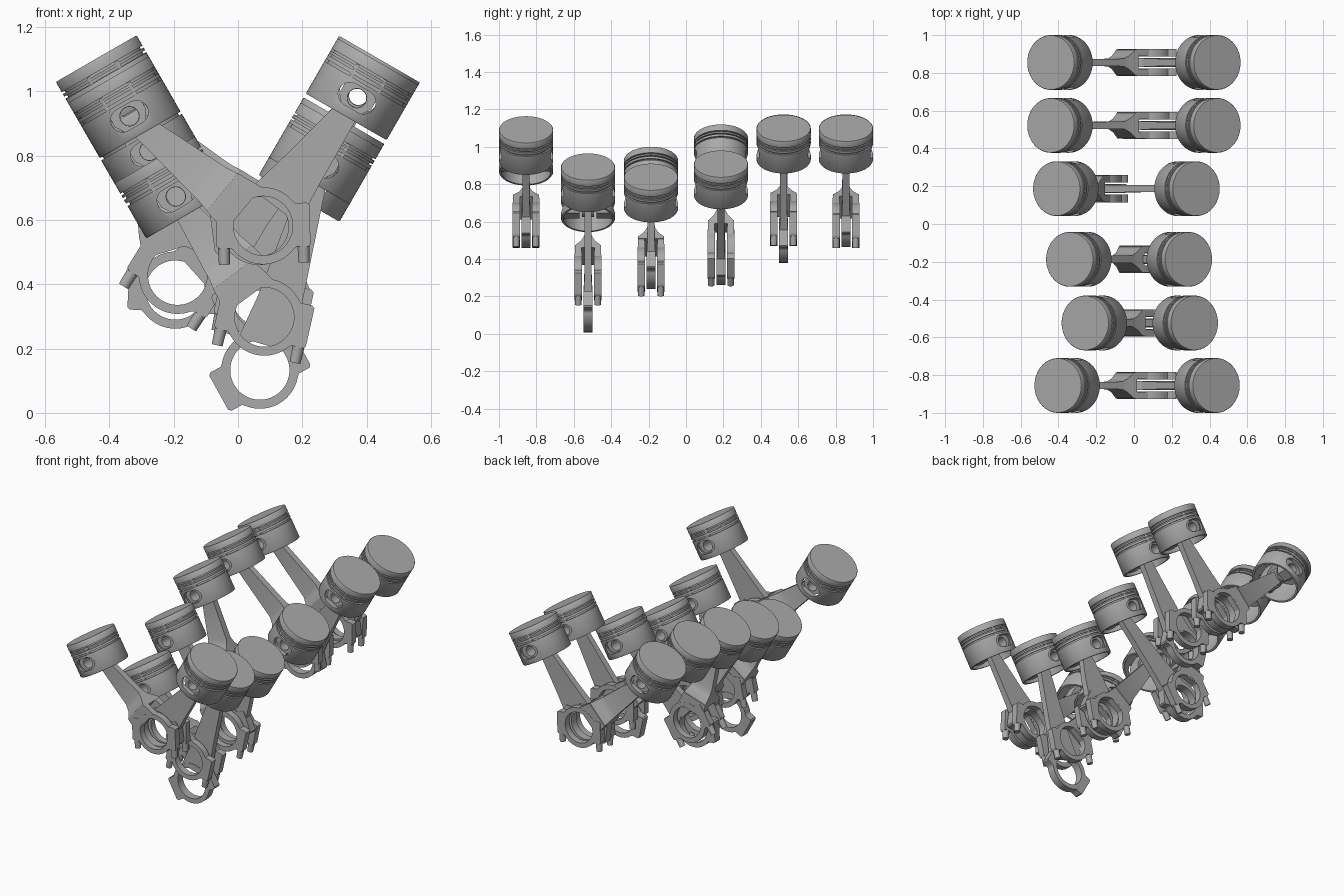
import bpy, bmesh, math
from mathutils import Matrix, Vector

if "Cube" in bpy.data.objects:
    bpy.data.objects.remove(bpy.data.objects["Cube"])

BANK = math.radians(30)      # each bank leans 30 degrees
CRANK_Z = 0.338
PIN_DROP = 0.128             # crown to wrist pin
R = 0.145                    # piston radius

col = bpy.context.scene.collection
steel = bpy.data.materials.new("dark_steel")
steel.diffuse_color = (.40, .40, .40, 1)
steel.use_nodes = True
steel.node_tree.nodes["Principled BSDF"].inputs["Base Color"].default_value = steel.diffuse_color


def make_object(name, bm):
    bmesh.ops.recalc_face_normals(bm, faces=bm.faces)
    me = bpy.data.meshes.new(name)
    bm.to_mesh(me)
    bm.free()
    me.materials.append(steel)
    ob = bpy.data.objects.new(name, me)
    col.objects.link(ob)
    return ob


def lathe(name, profile, n=64):
    """Closed solid of revolution about z from (radius, z) points."""
    bm = bmesh.new()
    rings = [[bm.verts.new((r * math.cos(2 * math.pi * i / n), r * math.sin(2 * math.pi * i / n), z))
              for i in range(n)] for r, z in profile]
    for a, b in zip(rings, rings[1:]):
        for i in range(n):
            bm.faces.new((a[i], a[(i + 1) % n], b[(i + 1) % n], b[i]))
    bm.faces.new(rings[0])
    bm.faces.new(rings[-1])
    return make_object(name, bm)


def y_prism(name, pts, y0, y1):
    """Outline in x/z pulled along y."""
    bm = bmesh.new()
    a = [bm.verts.new((x, y0, z)) for x, z in pts]
    b = [bm.verts.new((x, y1, z)) for x, z in pts]
    bm.faces.new(a)
    bm.faces.new(b)
    for i in range(len(pts)):
        j = (i + 1) % len(pts)
        bm.faces.new((a[i], a[j], b[j], b[i]))
    return make_object(name, bm)


def slot(w, h, z, n=12):
    """Rounded slot outline, half width w, half height h."""
    out = []
    for k in range(2 * n):
        side = 1 if k < n else -1
        t = -math.pi / 2 + math.pi * (k if k < n else k - n) / (n - 1)
        out.append((side * (w - h + h * math.cos(t)), z + side * h * math.sin(t)))
    return out


# ---- piston master: grooved body, hollow skirt, pin bosses, side pockets
def build_piston_mesh():
    prof = [(R - .002, .003), (R, 0)]
    for top, bottom in ((-.034, -.041), (-.050, -.057), (-.070, -.079)):
        prof += [(R, top), (R - .010, top), (R - .010, bottom), (R, bottom)]
    prof += [(R, -.190), (R - .003, -.195)]
    body = lathe("piston_body", prof)
    helpers = []

    def apply(ob, op):
        ob.hide_render = True
        helpers.append(ob)
        m = body.modifiers.new("b", 'BOOLEAN')
        m.operation, m.object, m.solver = op, ob, 'EXACT'

    apply(lathe("cavity", [(R - .020, -.040), (R - .014, -.055), (R - .014, -.25)]), 'DIFFERENCE')
    for s in (1, -1):
        apply(y_prism("boss", [(-.056, -.035), (.056, -.035), (.056, -.135), (.03, -.175),
                               (-.03, -.175), (-.056, -.135)], s * .045, s * .1325), 'UNION')
    for s in (1, -1):
        apply(y_prism("pocket", slot(.062, .037, -PIN_DROP), s * .116, s * .2), 'DIFFERENCE')
    apply(y_prism("pin_hole", slot(.0301, .030, -PIN_DROP, 16), -.2, .2), 'DIFFERENCE')
    dg = bpy.context.evaluated_depsgraph_get()
    me = bpy.data.meshes.new_from_object(body.evaluated_get(dg))
    for ob in helpers + [body]:
        bpy.data.objects.remove(ob)
    me.materials.clear()
    me.materials.append(steel)
    return me


# ---- connecting rod parts (crank pin at origin, shank along +z)
def eye(bm, outer, r_in, y0, y1, cz=0.0, n=96):
    """Plate with a round hole; outer(angle) gives the outline radius."""
    rows = []
    for i in range(n):
        t = 2 * math.pi * i / n
        c, s = math.cos(t), math.sin(t)
        ro = outer(t)
        rows.append([bm.verts.new((r * c, y, cz + r * s))
                     for r, y in ((ro, y0), (ro, y1), (r_in, y1), (r_in, y0))])
    for i in range(n):
        a, b = rows[i], rows[(i + 1) % n]
        for k in range(4):
            bm.faces.new((a[k], b[k], b[(k + 1) % 4], a[(k + 1) % 4]))


def loft(bm, sections):
    """Box sections (z, half width x, half depth y, centre y)."""
    rows = [[bm.verts.new((sx * w, cy + sy * d, z)) for sx, sy in ((1, 1), (-1, 1), (-1, -1), (1, -1))]
            for z, w, d, cy in sections]
    for a, b in zip(rows, rows[1:]):
        for k in range(4):
            bm.faces.new((a[k], a[(k + 1) % 4], b[(k + 1) % 4], b[k]))
    bm.faces.new(rows[0])
    bm.faces.new(rows[-1])


def big_end(split):
    """Round eye joined with the bolt flange on a slanted split line."""
    def f(t):
        p, q = abs(math.cos(t - split)), abs(math.sin(t - split))
        return max(.120, min(.146 / max(p, 1e-6), .068 / max(q, 1e-6)))
    return f


def bolts(bm, split, y):
    """Two bolt bosses standing out below the flange."""
    for p in (-.124, .124):
        tilt = Matrix.Rotation(-split, 4, 'Y') @ Matrix.Translation((p, y, -.088))
        bmesh.ops.create_cone(bm, cap_ends=True, segments=16, radius1=.017, radius2=.019,
                              depth=.06, matrix=tilt)


def rod(name, wrist, pin, y, fork):
    dx, dz = wrist[0] - pin[0], wrist[1] - pin[1]
    L = math.hypot(dx, dz)
    bm = bmesh.new()
    eye(bm, lambda t: .047, .029, -.032, .032, cz=L, n=40)
    split = math.radians(-49 if fork else 45)
    outline = big_end(split)
    if fork:
        for s in (1, -1):
            eye(bm, outline, .092, *sorted((s * .032, s * .072)))
            loft(bm, [(.165, .076, .018, s * .052), (.08, .090, .019, s * .052)])
            bolts(bm, split, s * .052)
        loft(bm, [(L - .036, .036, .018, 0), (.235, .064, .020, 0), (.200, .068, .036, 0),
                  (.165, .076, .066, 0), (.145, .080, .070, 0)])
    else:
        eye(bm, outline, .092, -.024, .024)
        loft(bm, [(L - .036, .036, .018, 0), (.22, .070, .019, 0), (.08, .092, .022, 0)])
    ob = make_object(name, bm)
    ob.matrix_world = Matrix.Translation((pin[0], y, pin[1])) @ Matrix.Rotation(math.atan2(dx, dz), 4, 'Y')
    return ob


# row y, crown distance left/right, crank pin left/right (x, z)
ROWS = [
    (-.855, .803, .868, (.078, .582), (.065, .580)),
    (-.524, .515, .638, (.082, .298), (.068, .133)),
    (-.187, .679, .575, (.080, .345), (.075, .360)),
    (.187, .817, .656, (-.188, .428), (-.195, .382)),
    (.522, .879, .877, (.085, .590), (.065, .500)),
    (.855, .879, .877, (.078, .580), (.070, .585)),
]

piston_mesh = build_piston_mesh()
for i, (y, sl, sr, pl, pr) in enumerate(ROWS, 1):
    for side, s, pin, tag in ((-1, sl, pl, "left"), (1, sr, pr, "right")):
        at = lambda d: (side * d * math.sin(BANK), CRANK_Z + d * math.cos(BANK))
        x, z = at(s)
        piston = bpy.data.objects.new(f"piston_{tag}_{i}", piston_mesh)
        col.objects.link(piston)
        piston.matrix_world = Matrix.Translation((x, y, z)) @ Matrix.Rotation(side * BANK, 4, 'Y')
        rod(f"{'fork' if side < 0 else 'blade'}_rod_{i}", at(s - PIN_DROP), pin, y, side < 0)

# smooth round walls, keep edges crisp
bpy.context.view_layer.update()
for ob in col.objects:
    ob.select_set(True)
bpy.context.view_layer.objects.active = col.objects[0]
bpy.ops.object.shade_smooth_by_angle(angle=math.radians(40))
